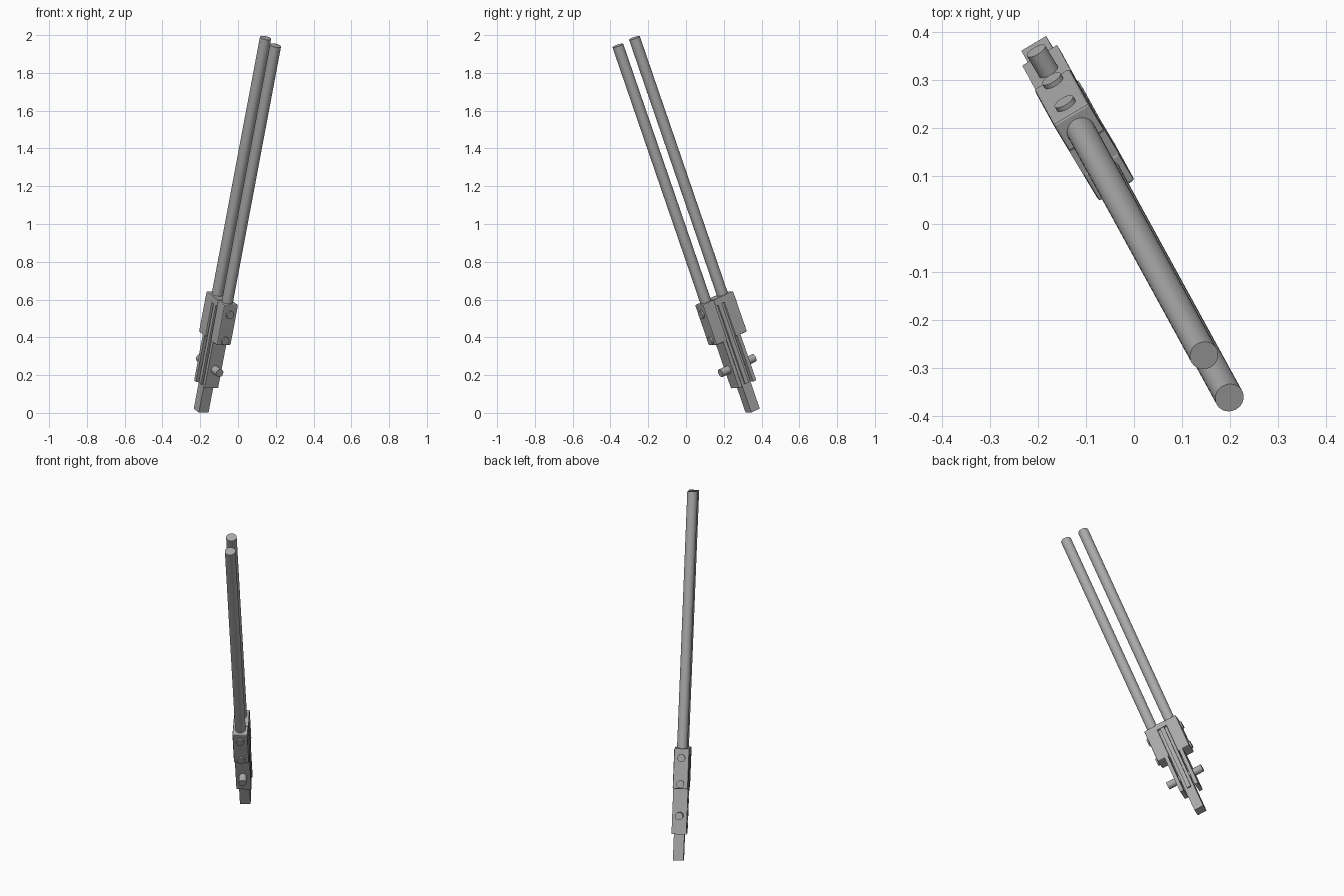
import bpy, math
from mathutils import Vector, Matrix

if "Cube" in bpy.data.objects:
    bpy.data.objects.remove(bpy.data.objects["Cube"])

# Local frame: n = thickness, s = across the two barrels, d = along the length
base = Vector((-0.195, 0.353, 0.012))
tip = Vector((0.172, -0.317, 1.965))
length = (tip - base).length
d = (tip - base).normalized()
s = Vector((0.515, -0.857, -0.4))
s = (s - d * s.dot(d)).normalized()
n = s.cross(d)
frame = Matrix.Translation(base) @ Matrix((n, s, d)).transposed().to_4x4()

# Dark grey metal
metal = bpy.data.materials.new("dark_metal")
metal.diffuse_color = (0.4, 0.4, 0.4, 1)
metal.use_nodes = True
metal.node_tree.nodes["Principled BSDF"].inputs["Base Color"].default_value = metal.diffuse_color


def place(ob, name):
    ob.name = name
    ob.data.materials.append(metal)
    ob.matrix_world = frame
    return ob


def box(name, n_half, s0, s1, t0, t1):
    bpy.ops.mesh.primitive_cube_add(size=1)
    ob = bpy.context.object
    ob.data.transform(Matrix.Diagonal((2 * n_half, s1 - s0, t1 - t0, 1)))
    ob.data.transform(Matrix.Translation((0, (s0 + s1) / 2, (t0 + t1) / 2)))
    return place(ob, name)


def rod(name, radius, p0, p1):
    p0, p1 = Vector(p0), Vector(p1)
    bpy.ops.mesh.primitive_cylinder_add(vertices=32, radius=radius, depth=(p1 - p0).length)
    ob = bpy.context.object
    bpy.ops.object.shade_smooth_by_angle(angle=math.radians(35))
    turn = (p1 - p0).to_track_quat('Z', 'Y').to_matrix().to_4x4()
    ob.data.transform(Matrix.Translation((p0 + p1) / 2) @ turn)
    return place(ob, name)


# Central bar with exposed stub at the bottom
box("central_bar", 0.03, -0.028, 0.028, 0, 0.62)

# Cap closing the top of the block
box("block_cap", 0.043, -0.03, 0.03, 0.605, 0.64)

for side, label in ((-1, "rear"), (1, "front")):
    # Long barrel
    rod(label + "_barrel", 0.03, (0, side * 0.055, 0.6), (0, side * 0.055, length))
    # Boxy sleeve holding the barrel, with slightly eased edges
    a, b = sorted((side * 0.028, side * 0.101))
    sleeve = box(label + "_sleeve", 0.043, a, b, 0.41, 0.64)
    ease = sleeve.modifiers.new("eased_edges", 'BEVEL')
    ease.width = 0.006
    ease.segments = 2
    # Flat side plate running down past the sleeve
    a, b = sorted((side * 0.036, side * 0.057))
    box(label + "_side_plate", 0.042, a, b, 0.15, 0.5)

# Thin centre rail on both flat faces of the block
box("centre_rail", 0.04, -0.012, 0.012, 0.155, 0.61)

# Cross pins, the lowest one standing proud of the plates
for i, t in enumerate((0.256, 0.437, 0.585)):
    rod("cross_pin_%d" % (i + 1), 0.022, (0, -0.111, t), (0, 0.111, t))
